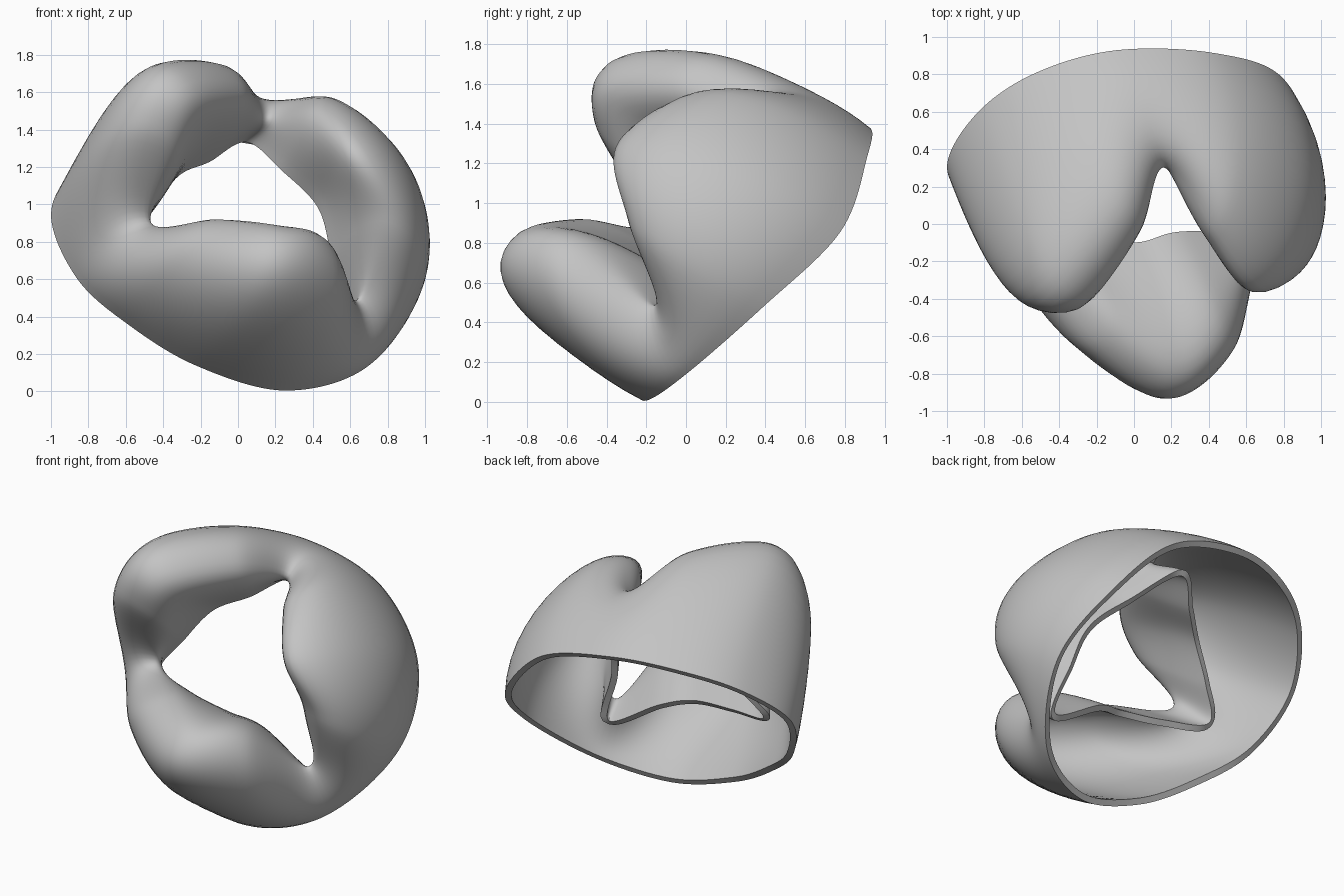
import bpy, bmesh
from mathutils import Vector

if "Cube" in bpy.data.objects:
    bpy.data.objects.remove(bpy.data.objects["Cube"])

# Tilted frame of the ring: R and U span the opening, D points out through it
R = Vector((.866, .5, 0))
U = Vector((-.25, .433, .866))
D = Vector((.433, -.75, .5))
CENTRE = Vector((0, 0, .9))
HOLE = Vector((.08, 0, 0))

# Twelve stations around the ring:
# outer rim, crest, inner edge (u, v, depth) and the outward bulge of the wall
STATIONS = [
    ((.38, .84, -.50), (.30, .60, .13), (.29, .58, -.14), .03),       # top notch
    ((-.06, .87, -.61), (.00, .63, .40), (.04, .47, -.16), .06),
    ((-.43, .74, -.65), (-.45, .53, .56), (-.18, .38, -.16), .10),    # upper lobe
    ((-.71, .43, -.64), (-.59, .33, .40), (-.36, .20, -.27), .08),
    ((-.70, .00, -.59), (-.53, .04, -.05), (-.50, .02, -.34), .06),   # right notch
    ((-.54, -.36, -.47), (-.44, -.235, .40), (-.29, -.13, -.18), .18),
    ((-.29, -.70, -.32), (-.26, -.52, .71), (-.04, -.25, -.04), .15), # front lobe
    ((.11, -.93, -.18), (.12, -.55, .63), (.18, -.34, -.02), .05),
    ((.58, -.85, -.08), (.48, -.60, .19), (.50, -.60, .03), .0),      # left notch
    ((1.00, -.43, -.10), (.57, -.33, .57), (.44, -.27, .12), .0),
    ((1.08, .10, -.26), (.42, .02, .74), (.42, .01, .15), .03),       # side lobe
    ((.83, .58, -.33), (.36, .41, .53), (.32, .28, .07), .0),
]
STEPS = 12   # subdivisions between stations
OUTER, INNER = 14, 12


def bezier(a, b, c, d, t):
    s = 1 - t
    return a * s**3 + b * (3 * s * s * t) + c * (3 * s * t * t) + d * t**3


def catmull(a, b, c, d, t):
    return .5 * (2 * b + (c - a) * t + (2 * a - 5 * b + 4 * c - d) * t**2
                 + (3 * b - a - 3 * c + d) * t**3)


def section(rim, crest, edge, bulge):
    """Wall rising from the rim, rolling over the crest and back to the hole."""
    rim, crest, edge = Vector(rim), Vector(crest), Vector(edge)
    out = rim - HOLE
    out.z = 0
    out.normalize()
    up = Vector((0, 0, 1))
    rise, drop = crest.z - rim.z, crest.z - edge.z
    base = rim + up * (.55 * rise) + out * bulge
    shoulder = crest + out * (.28 * rise)
    pts = [bezier(rim, base, shoulder, crest, j / OUTER) for j in range(OUTER)]
    lip = crest - out * (.34 * drop)
    flap = edge + up * (.4 * drop)
    pts += [bezier(crest, lip, flap, edge, j / INNER) for j in range(INNER + 1)]
    return pts


# Sweep the sections smoothly around the ring
secs = [section(*s) for s in STATIONS]
n = len(secs)
rings = []
for i in range(n):
    four = [secs[(i + k) % n] for k in (-1, 0, 1, 2)]
    for s in range(STEPS):
        rings.append([catmull(*p, s / STEPS) for p in zip(*four)])

bm = bmesh.new()
grid = [[bm.verts.new(CENTRE + R * p.x + U * p.y + D * p.z) for p in ring]
        for ring in rings]
for i, a in enumerate(grid):
    b = grid[(i + 1) % len(grid)]
    for j in range(len(a) - 1):
        bm.faces.new((a[j], b[j], b[j + 1], a[j + 1]))
mesh = bpy.data.meshes.new("lobed_shell")
bm.to_mesh(mesh)
bm.free()
shell = bpy.data.objects.new("lobed_shell", mesh)
bpy.context.collection.objects.link(shell)

# Grey material
grey = bpy.data.materials.new("plain_grey")
grey.use_nodes = True
colour = (.55, .55, .55, 1)
grey.diffuse_color = colour
grey.node_tree.nodes["Principled BSDF"].inputs["Base Color"].default_value = colour
mesh.materials.append(grey)

# Wall thickness, kept inside the outer surface
wall = shell.modifiers.new("wall", 'SOLIDIFY')
wall.thickness = .04
wall.offset = -1

bpy.context.view_layer.objects.active = shell
shell.select_set(True)
bpy.ops.object.modifier_apply(modifier="wall")
bpy.ops.object.shade_smooth_by_angle(angle=.7)
